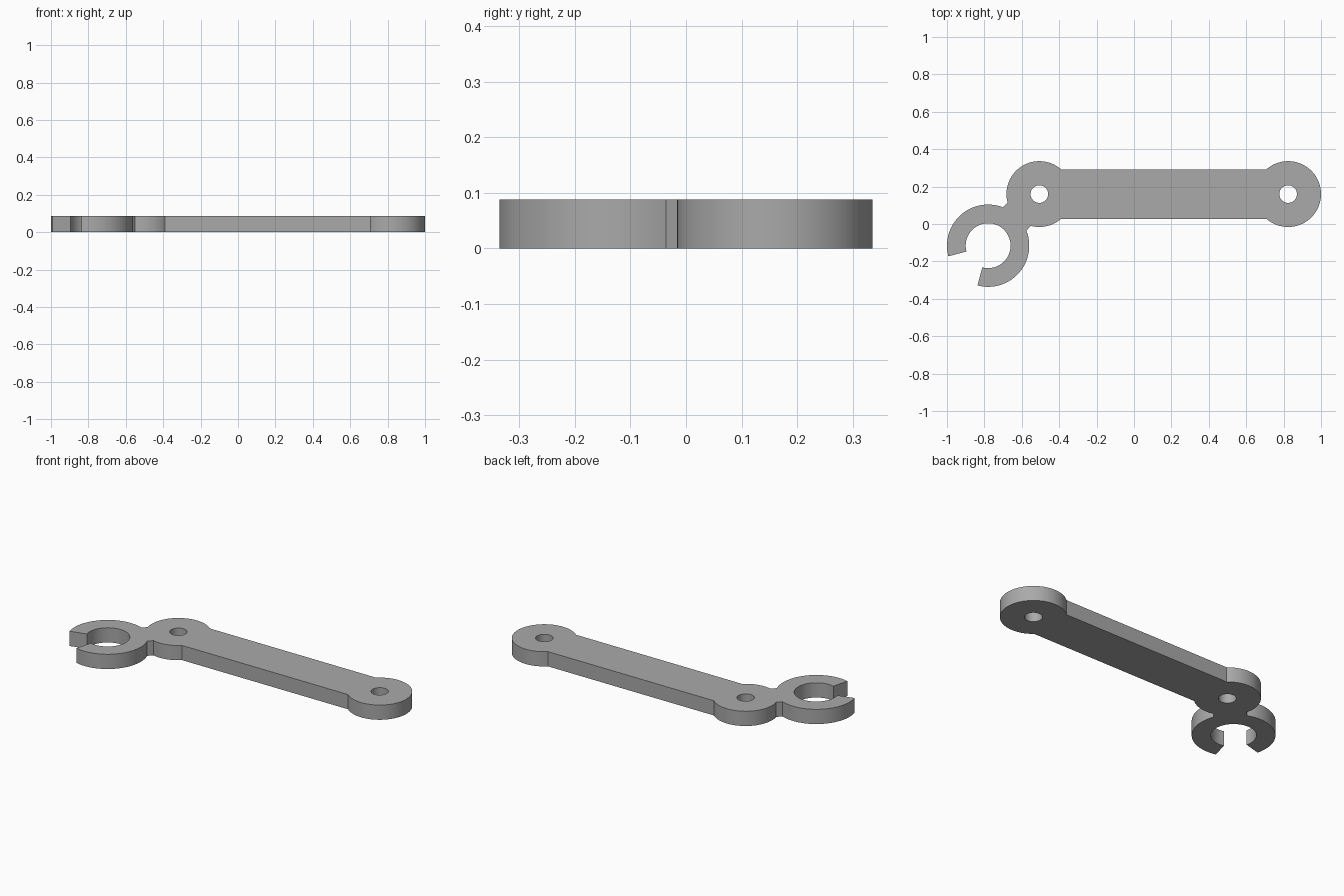
import bpy
import bmesh
from math import asin, cos, sin, radians, degrees

cube = bpy.data.objects.get("Cube")
if cube:
    bpy.data.objects.remove(cube)

# Main dimensions
THICK = 0.088
EYE_R, HOLE_R = 0.176, 0.047
RING_R, BORE_R = 0.22, 0.12
BAR_HALF, NECK_HALF = 0.132, 0.088
RIGHT_EYE = (0.824, 0.16)
LEFT_EYE = (-0.506, 0.16)
RING = (-0.78, -0.116)


def arc(centre, radius, start, end):
    """Points on an arc, angles in degrees."""
    n = max(2, round(abs(end - start) / 4))
    angles = [radians(start + (end - start) * i / n) for i in range(n + 1)]
    return [(centre[0] + radius * cos(a), centre[1] + radius * sin(a)) for a in angles]


# Angles where the bar and the neck meet the round ends
bar = degrees(asin(BAR_HALF / EYE_R))
neck_eye = degrees(asin(NECK_HALF / EYE_R))
neck_ring = degrees(asin(NECK_HALF / RING_R))

# One outline: eye, bar, eye, neck, open ring and back
outline = (
    arc(RIGHT_EYE, EYE_R, bar - 180, 180 - bar)
    + arc(LEFT_EYE, EYE_R, bar, 225 - neck_eye)
    + arc(RING, RING_R, 45 + neck_ring, 195)
    + arc(RING, BORE_R, 195, -105)
    + arc(RING, RING_R, -105, 45 - neck_ring)
    + arc(LEFT_EYE, EYE_R, 225 + neck_eye, 360 - bar)
)
holes = [arc(c, HOLE_R, 0, 360)[:-1] for c in (LEFT_EYE, RIGHT_EYE)]

# Fill the profile and extrude it to a plate
bm = bmesh.new()
edges = []
for loop in [outline] + holes:
    verts = [bm.verts.new((x, y, 0)) for x, y in loop]
    edges += [bm.edges.new((v, verts[i - 1])) for i, v in enumerate(verts)]
bmesh.ops.triangle_fill(bm, edges=edges, use_beauty=True)
top = bmesh.ops.extrude_face_region(bm, geom=bm.faces[:], use_keep_orig=True)
moved = [g for g in top["geom"] if isinstance(g, bmesh.types.BMVert)]
bmesh.ops.translate(bm, verts=moved, vec=(0, 0, THICK))
bmesh.ops.recalc_face_normals(bm, faces=bm.faces[:])
mesh = bpy.data.meshes.new("link_arm")
bm.to_mesh(mesh)
bm.free()

link = bpy.data.objects.new("link_arm_with_open_ring", mesh)
bpy.context.collection.objects.link(link)

# Plain grey material
grey = bpy.data.materials.new("plain grey")
grey.use_nodes = True
colour = (0.4, 0.4, 0.4, 1)
grey.diffuse_color = colour
grey.node_tree.nodes["Principled BSDF"].inputs["Base Color"].default_value = colour
mesh.materials.append(grey)

# Smooth round walls, crisp rims
bpy.ops.object.select_all(action="DESELECT")
link.select_set(True)
bpy.context.view_layer.objects.active = link
bpy.ops.object.shade_smooth_by_angle(angle=radians(25))
